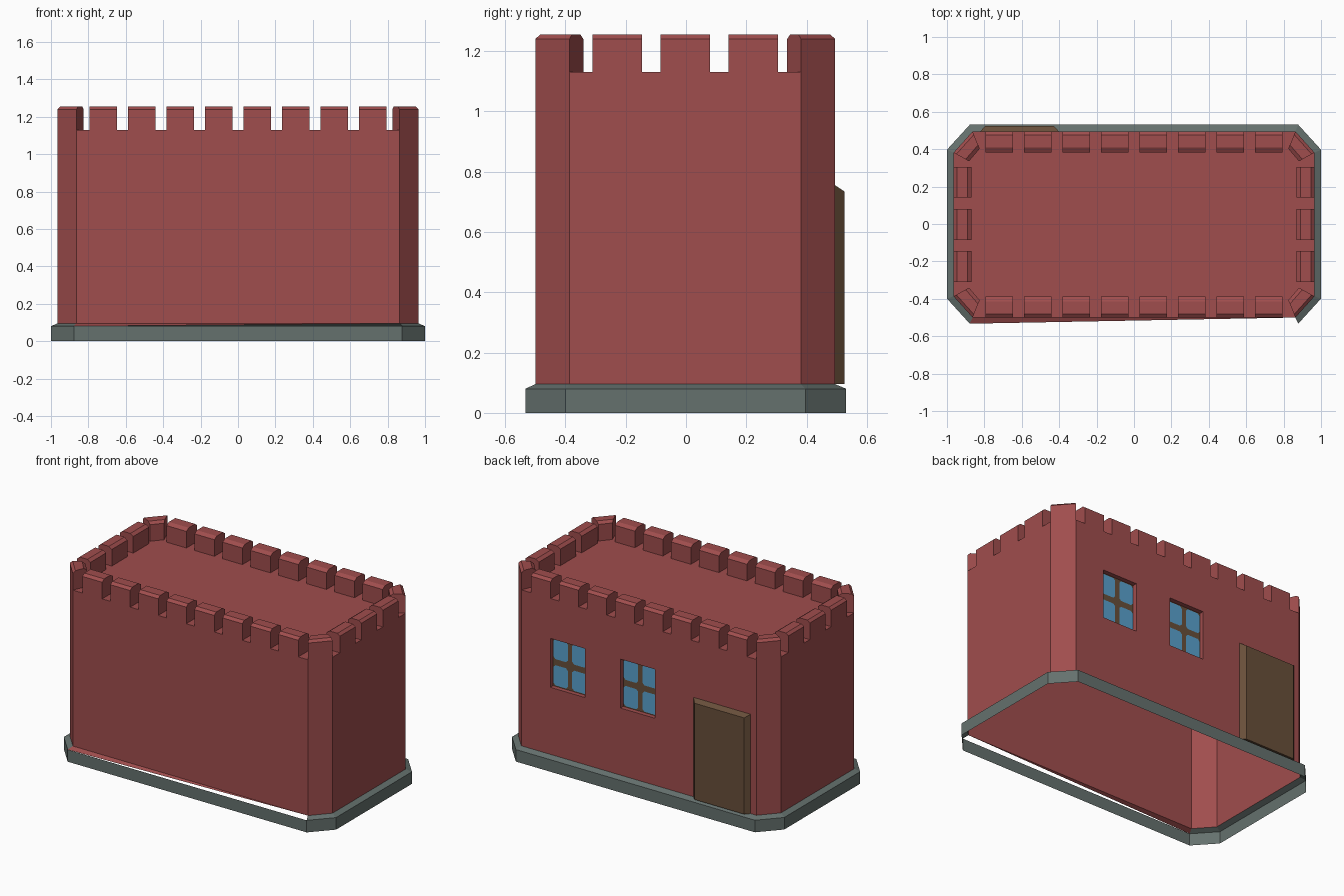
import bpy, bmesh
from mathutils import Vector

if "Cube" in bpy.data.objects:
    bpy.data.objects.remove(bpy.data.objects["Cube"])


def material(name, rgb):
    m = bpy.data.materials.new(name)
    m.diffuse_color = (*rgb, 1)
    m.use_nodes = True
    m.node_tree.nodes["Principled BSDF"].inputs["Base Color"].default_value = m.diffuse_color
    return m


RED = material("red brick", (0.35, 0.075, 0.075))
GREY = material("grey stone", (0.13, 0.165, 0.155))
BROWN = material("brown wood", (0.138, 0.078, 0.042))
BLUE = material("blue glass", (0.10, 0.36, 0.62))


def build(name, polys, mats, fix=True):
    """polys: list of (points, material index)."""
    bm = bmesh.new()
    for pts, mi in polys:
        f = bm.faces.new([bm.verts.new(p) for p in pts])
        f.material_index = mi
    bmesh.ops.remove_doubles(bm, verts=bm.verts, dist=0.0005)
    if fix:
        bmesh.ops.recalc_face_normals(bm, faces=bm.faces)
    me = bpy.data.meshes.new(name)
    bm.to_mesh(me)
    bm.free()
    for m in mats:
        me.materials.append(m)
    ob = bpy.data.objects.new(name, me)
    bpy.context.collection.objects.link(ob)
    return ob


YC = -0.0025            # the walls sit slightly forward of centre
Z0, ZD, ZB, ZT = 0.095, 1.13, 1.24, 1.255


def octagon(hx, hy, ex, ey, z, yc):
    """Chamfered rectangle, counter-clockwise from front left."""
    pts = [(-ex, -hy), (ex, -hy), (hx, -ey), (hx, ey),
           (ex, hy), (-ex, hy), (-hx, ey), (-hx, -ey)]
    return [Vector((x, y + yc, z)) for x, y in pts]


def skirt(lo, hi, skip=()):
    n = len(lo)
    return [([lo[i], lo[(i + 1) % n], hi[(i + 1) % n], hi[i]], 0)
            for i in range(n) if i not in skip]


# walls and roof deck, back wall gridded to leave window openings
wall_lo = octagon(0.965, 0.4975, 0.863, 0.384, Z0, YC)
wall_hi = octagon(0.965, 0.4975, 0.863, 0.384, ZD, YC)
polys = skirt(wall_lo, wall_hi, skip=(4,)) + [(wall_hi, 0)]
YB, REC = 0.495, 0.03
WINDOWS = [(0.397, 0.650), (-0.120, 0.135)]
WZ0, WZ1 = 0.54, 0.865
xs = [0.863, 0.650, 0.397, 0.135, -0.120, -0.863]
zs = [Z0, WZ0, WZ1, ZD]
for i in range(5):
    for j in range(3):
        if not (j == 1 and i in (1, 3)):
            a, b, c, d = xs[i], xs[i + 1], zs[j], zs[j + 1]
            polys.append(([(a, YB, c), (b, YB, c), (b, YB, d), (a, YB, d)], 0))
for a, b in WINDOWS:    # window reveals
    rim = [(b, WZ0), (a, WZ0), (a, WZ1), (b, WZ1)]
    outer = [Vector((x, YB, z)) for x, z in rim]
    polys += skirt(outer, [p - Vector((0, REC, 0)) for p in outer])
build("walls", polys, [RED])

# window frames with four clipped glass panes each
for n, (a, b) in enumerate(WINDOWS):
    y = YB - REC
    polys = [([(b, y, WZ0), (a, y, WZ0), (a, y, WZ1), (b, y, WZ1)], 0)]
    cx, cz, k = (a + b) / 2, (WZ0 + WZ1) / 2, 0.014
    pw, ph = (b - a) / 2 - 0.016 - 0.006, (WZ1 - WZ0) / 2 - 0.02 - 0.008
    for sx in (-1, 1):
        for sz in (-1, 1):
            px, pz = cx + sx * (0.016 + pw / 2), cz + sz * (0.02 + ph / 2)
            w, h = pw / 2, ph / 2
            ring = octagon(w, h, w - k, h - k, 0, 0)
            polys.append(([(px - p.x, y + 0.004, pz + p.y) for p in ring], 1))
    build(f"window_{n + 1}", polys, [BROWN, BLUE], fix=False)

# door: raised panel with sloped edges
lo = [Vector(p) for p in ((-0.402, YB, Z0), (-0.822, YB, Z0), (-0.822, YB, 0.755), (-0.402, YB, 0.755))]
hi = [Vector(p) for p in ((-0.43, 0.525, Z0), (-0.795, 0.525, Z0), (-0.795, 0.525, 0.735), (-0.43, 0.525, 0.735))]
build("door", skirt(lo, hi) + [(hi, 0)], [BROWN])

# stone plinth, open below; half of its front ledge is missing, the rest red
b0 = octagon(1.0, 0.532, 0.878, 0.398, 0.0, -0.001)
b1 = octagon(1.0, 0.532, 0.878, 0.398, 0.08, -0.001)
polys = skirt(b0, b1) + skirt(b1, wall_lo, skip=(0,))
polys.append(([b1[0], wall_lo[1], wall_lo[0]], 1))
build("plinth", polys, [GREY, RED])


# battlements: bevelled profile swept between the two ends of each block
def merlon(a, b, ia, ib):
    prof = [(0, ZD), (0, ZB), (0.18, ZT), (0.78, ZT), (1, ZB), (1, ZD)]

    def end(o, i):
        return [Vector((o[0] + (i[0] - o[0]) * t, o[1] + (i[1] - o[1]) * t + YC, z))
                for t, z in prof]
    p, q = end(a, ia), end(b, ib)
    return skirt(p, q) + [(p, 0), (q, 0)]


polys = []
for s in (-1, 1):
    for k in range(8):          # front and back rows
        x = (k - 3.5) * 0.2058
        l, r = x - 0.073, x + 0.073
        y, yi = s * 0.4975, s * 0.386
        polys += merlon((l, y), (r, y), (l, yi), (r, yi))
    for k in (-1, 0, 1):        # side rows
        l, r = k * 0.225 - 0.082, k * 0.225 + 0.082
        x, xi = s * 0.965, s * 0.868
        polys += merlon((x, l), (x, r), (xi, l), (xi, r))
    for t in (-1, 1):           # corner blocks
        polys += merlon((s * 0.863, t * 0.4975), (s * 0.965, t * 0.384),
                        (s * 0.825, t * 0.405), (s * 0.882, t * 0.338))
build("battlements", polys, [RED])
